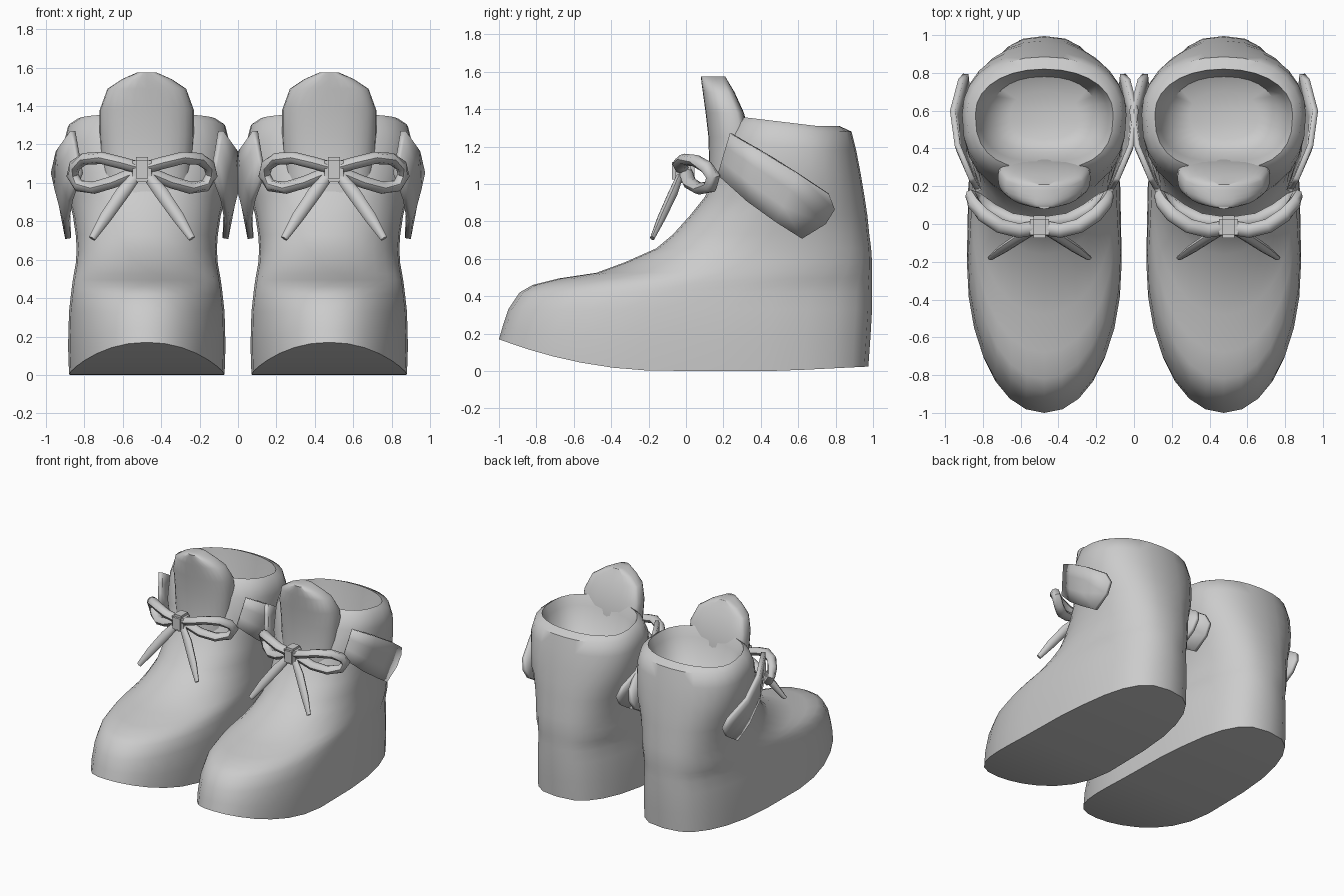
import bpy, bmesh, math
from mathutils import Vector

if "Cube" in bpy.data.objects:
    bpy.data.objects.remove(bpy.data.objects["Cube"], do_unlink=True)

CX = 0.475      # centre line of one boot
SIDES = 28

grey = bpy.data.materials.new("plain_grey")
grey.use_nodes = True
grey.diffuse_color = (0.6, 0.6, 0.6, 1)
grey.node_tree.nodes["Principled BSDF"].inputs["Base Color"].default_value = (0.6, 0.6, 0.6, 1)


def finish(name, bm, angle=50):
    """Turn a bmesh into a smooth object mirrored to the other boot."""
    bmesh.ops.recalc_face_normals(bm, faces=bm.faces)
    mesh = bpy.data.meshes.new(name)
    bm.to_mesh(mesh)
    bm.free()
    obj = bpy.data.objects.new(name, mesh)
    bpy.context.collection.objects.link(obj)
    mesh.materials.append(grey)
    bpy.ops.object.select_all(action="DESELECT")
    obj.select_set(True)
    bpy.context.view_layer.objects.active = obj
    bpy.ops.object.shade_smooth_by_angle(angle=math.radians(angle))
    mirror = obj.modifiers.new("other_boot", "MIRROR")
    mirror.use_mirror_merge = False
    return obj


def skin(bm, rings):
    """Join rings of points into a closed tube with strip caps."""
    loops = [[bm.verts.new(p) for p in ring] for ring in rings]
    n = len(loops[0])
    for a, b in zip(loops, loops[1:]):
        for i in range(n):
            j = (i + 1) % n
            bm.faces.new((a[i], a[j], b[j], b[i]))
    for loop in (loops[0], loops[-1]):
        for i in range(n // 2):
            ids = dict.fromkeys((i, i + 1, n - i - 1, (n - i) % n))
            bm.faces.new([loop[k] for k in ids])


def oval(z, front, back, mid, half, pf, pb, lift):
    """Horizontal ring with separately shaped front and back halves."""
    pts = []
    for i in range(SIDES):
        t = 2 * math.pi * i / SIDES
        c, s = math.cos(t), math.sin(t)
        p, end = (pf, front) if c > 0 else (pb, back)
        x = CX + half * math.copysign(abs(s) ** (2 / p), s)
        y = mid + (end - mid) * abs(c) ** (2 / p)
        pts.append((x, y, z + lift(x, y, z)))
    return pts


# Boot body: outside from sole to collar, then over the rim and inside
def body_lift(x, y, z):
    if z < 0.33:
        spring = 0.17 * (max(0, -y - 0.1) / 0.9) ** 2 + 0.05 * max(0, y - 0.5)
        return spring * (1 - z / 0.33)
    return 0.12 * max(0, 0.7 - y) if z > 1.15 else 0


BODY = [  # z, front, back, widest y, half width
    (0, -1, 0.975, -0.2, 0.405), (0.15, -0.98, 0.985, -0.2, 0.41),
    (0.33, -0.95, 0.995, -0.15, 0.405), (0.42, -0.89, 0.995, -0.1, 0.395),
    (0.46, -0.82, 0.995, 0, 0.39), (0.495, -0.68, 0.995, 0.1, 0.385),
    (0.525, -0.48, 0.995, 0.2, 0.38), (0.58, -0.33, 0.995, 0.3, 0.37),
    (0.655, -0.16, 0.99, 0.4, 0.365), (0.73, -0.07, 0.98, 0.45, 0.37),
    (0.83, 0.02, 0.97, 0.5, 0.385), (0.93, 0.1, 0.955, 0.55, 0.41),
    (1.05, 0.16, 0.935, 0.57, 0.43), (1.18, 0.21, 0.91, 0.58, 0.435),
    (1.28, 0.26, 0.885, 0.58, 0.41), (1.31, 0.29, 0.82, 0.58, 0.365),
    (1.24, 0.33, 0.81, 0.58, 0.34), (1.08, 0.38, 0.78, 0.58, 0.28),
    (1.04, 0.45, 0.7, 0.58, 0.18)]
bm = bmesh.new()
skin(bm, [oval(*r, 2.6 if r[0] > 1 else 2.1, 2.8 - 0.5 * r[0], body_lift) for r in BODY])
finish("boot_body", bm)

# Padded tongue
TONGUE = [(0.85, 0.1, 0.36, 0.26, 0.2), (1.05, 0.125, 0.36, 0.26, 0.235),
          (1.25, 0.12, 0.34, 0.26, 0.245), (1.38, 0.105, 0.31, 0.24, 0.245),
          (1.49, 0.09, 0.26, 0.2, 0.205), (1.54, 0.083, 0.23, 0.17, 0.13),
          (1.575, 0.08, 0.21, 0.15, 0.05)]
bm = bmesh.new()
skin(bm, [oval(*r, 2.4, 4, lambda x, y, z: 0) for r in TONGUE])
finish("tongue", bm)

# Side straps: pointed bands bowed around the ankle
TOP = [(0.24, 1.27), (0.42, 1.165), (0.6, 1.055), (0.765, 0.945)]
LOW = [(0.175, 1.05), (0.33, 0.91), (0.48, 0.8), (0.62, 0.71)]
for name, side in (("outer_strap", 1), ("inner_strap", -1)):
    bm = bmesh.new()
    rows = []
    for v in range(4):
        row = []
        for a, b in zip(TOP, LOW):
            y, z = Vector(a).lerp(Vector(b), v / 3)
            if a == TOP[-1]:       # slanted tip
                y += 0.09 * math.sin(math.pi * v / 3)
            off = 0.485 - 0.77 * (y - 0.6) ** 2 - 0.22 * max(0, 1.05 - z)
            row.append(bm.verts.new((CX + side * off, y, z)))
        rows.append(row)
    for r, q in zip(rows, rows[1:]):
        for i in range(3):
            bm.faces.new((r[i], r[i + 1], q[i + 1], q[i]))
    strap = finish(name, bm)
    solid = strap.modifiers.new("thickness", "SOLIDIFY")
    solid.thickness = 0.03
    solid.offset = 0


# Laces: tubes swept along smoothed paths
def lace(name, points, radii, flat=1.0):
    pts = [Vector(p) for p in points]
    bm = bmesh.new()
    rings = []
    for i, p in enumerate(pts):
        d = (pts[min(i + 1, len(pts) - 1)] - pts[max(i - 1, 0)]).normalized()
        u = d.cross(Vector((0, 1, 0))).normalized()
        w = d.cross(u)
        rings.append([p + radii[i] * (u * math.cos(k * math.pi / 4) + w * flat * math.sin(k * math.pi / 4))
                      for k in range(8)])
    skin(bm, rings)
    finish(name, bm)


KNOT = 0.5
LOOP = [(0.02, -0.02, 1.08), (0.11, -0.035, 1.105), (0.21, -0.01, 1.13), (0.3, 0.05, 1.125),
        (0.35, 0.11, 1.09), (0.362, 0.145, 1.04), (0.33, 0.13, 0.985), (0.25, 0.07, 0.975),
        (0.15, 0.02, 1.005), (0.02, 0, 1.06)]
TAIL = [(0.02, -0.03, 1.05), (0.1, -0.07, 0.95), (0.19, -0.13, 0.82), (0.26, -0.18, 0.71)]
for label, side in (("outer", 1), ("inner", -1)):
    lace(label + "_bow_loop", [(KNOT + side * x, y, z) for x, y, z in LOOP], [0.032] * len(LOOP), 1.2)
    lace(label + "_lace_end", [(KNOT + side * x, y, z) for x, y, z in TAIL],
         [0.026, 0.036, 0.032, 0.018], 0.7)

# Knot of the bow
bm = bmesh.new()
bmesh.ops.create_cube(bm, size=1)
for v in bm.verts:
    v.co = Vector((KNOT, -0.015, 1.07)) + Vector((v.co.x * 0.1, v.co.y * 0.12, v.co.z * 0.13))
bmesh.ops.bevel(bm, geom=bm.edges[:], offset=0.018, segments=2, affect="EDGES")
finish("bow_knot", bm)
